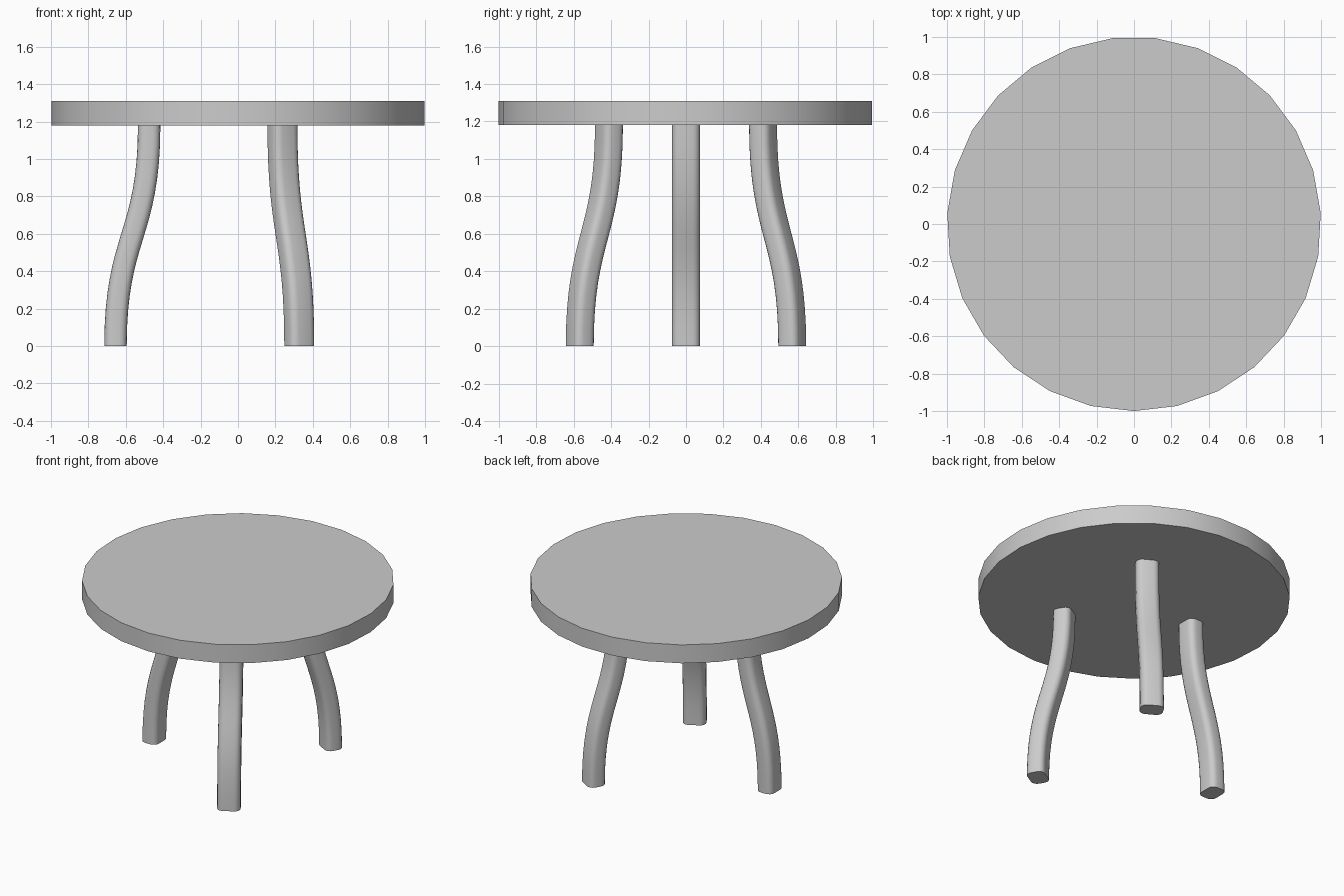
import bpy, bmesh, math
from mathutils import Vector, Matrix

if "Cube" in bpy.data.objects:
    bpy.data.objects.remove(bpy.data.objects["Cube"])

TOP_Z, THICK = 1.31, 0.13
LEG_H = TOP_Z - THICK


def finish(bm, name):
    bmesh.ops.recalc_face_normals(bm, faces=bm.faces[:])
    me = bpy.data.meshes.new(name)
    bm.to_mesh(me)
    bm.free()
    ob = bpy.data.objects.new(name, me)
    bpy.context.collection.objects.link(ob)
    bpy.ops.object.select_all(action='DESELECT')
    ob.select_set(True)
    bpy.context.view_layer.objects.active = ob
    bpy.ops.object.shade_smooth_by_angle(angle=math.radians(40))
    return ob


def rounded_rect(hx, hy, r, n=4):
    pts = []
    for q, (sx, sy) in enumerate([(1, 1), (-1, 1), (-1, -1), (1, -1)]):
        for i in range(n + 1):
            a = math.pi / 2 * (q + i / n)
            pts.append((sx * (hx - r) + r * math.cos(a), sy * (hy - r) + r * math.sin(a)))
    return pts


# Round top: 27 sides, one corner pointing to the front
bm = bmesh.new()
rings = [[bm.verts.new((math.cos(a), math.sin(a), z))
          for a in (-math.pi / 2 + math.tau * i / 27 for i in range(27))]
         for z in (LEG_H, TOP_Z)]
for i in range(27):
    j = (i + 1) % 27
    bm.faces.new((rings[0][i], rings[0][j], rings[1][j], rings[1][i]))
bm.faces.new(rings[0])
bm.faces.new(rings[1])
finish(bm, "table_top")


# S-curved leg: rounded section swept along a bezier, splayed outward at the foot
def leg(name, angle, steps=16):
    foot, head, h = 0.655, 0.475, LEG_H / 2
    p = [Vector(v) for v in ((foot, 0, 0), (foot, 0, h), (head, 0, LEG_H - h), (head, 0, LEG_H))]
    rot = Matrix.Rotation(angle, 3, 'Z')
    section = rounded_rect(0.06, 0.075, 0.04)
    bm = bmesh.new()
    rings = []
    for k in range(steps + 1):
        t = k / steps
        s = 1 - t
        c = p[0] * s**3 + p[1] * 3 * s * s * t + p[2] * 3 * s * t * t + p[3] * t**3
        d = ((p[1] - p[0]) * s * s + (p[2] - p[1]) * 2 * s * t + (p[3] - p[2]) * t * t).normalized()
        side = Vector((d.z, 0, -d.x))
        rings.append([bm.verts.new(rot @ (c + side * u + Vector((0, v, 0)))) for u, v in section])
    n = len(section)
    for a, b in zip(rings, rings[1:]):
        for i in range(n):
            j = (i + 1) % n
            bm.faces.new((a[i], a[j], b[j], b[i]))
    bm.faces.new(rings[0])
    bm.faces.new(rings[-1])
    finish(bm, name)


for name, deg in (("left_leg", 180), ("front_leg", -60), ("back_leg", 60)):
    leg(name, math.radians(deg))
